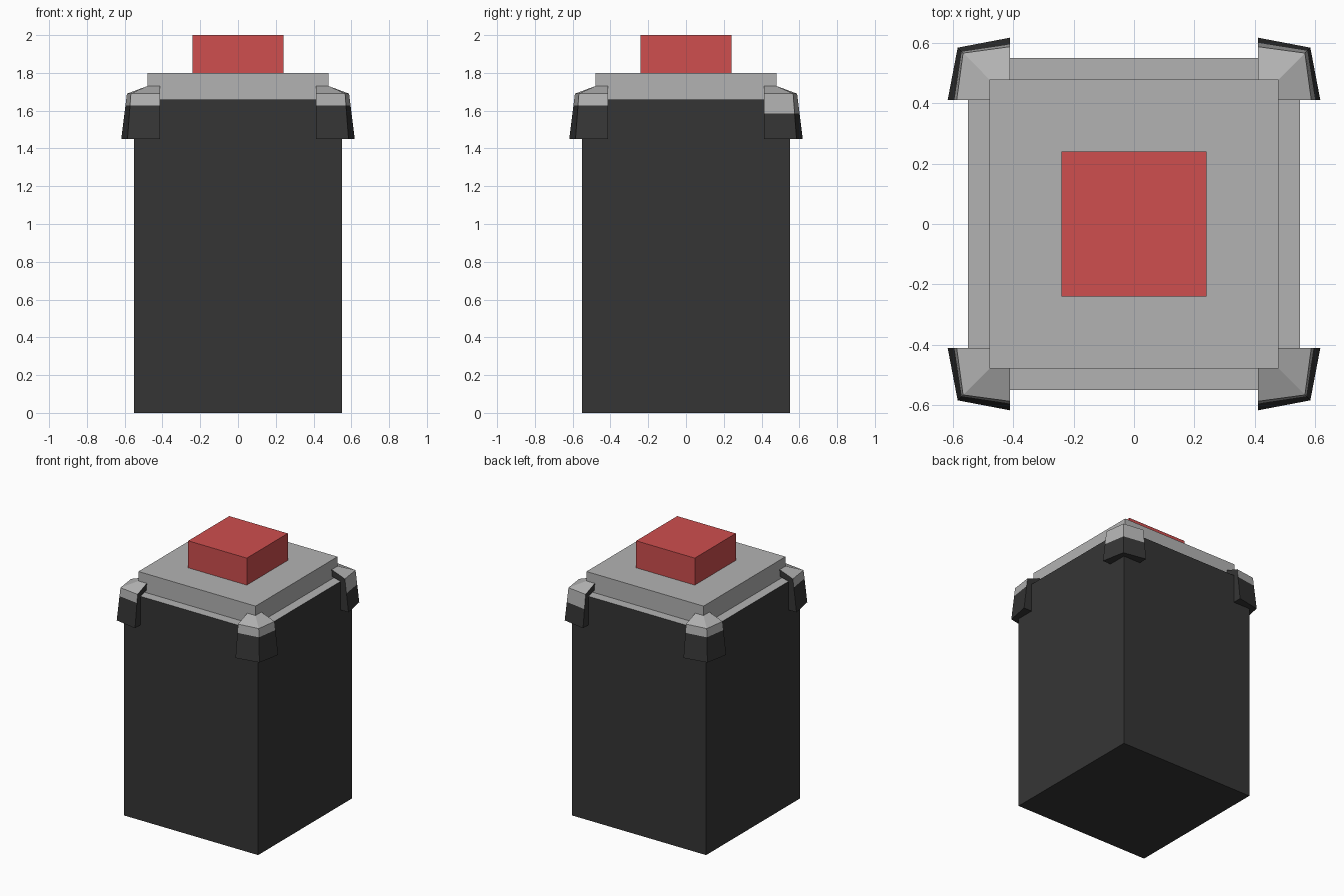
import bpy, bmesh

if "Cube" in bpy.data.objects:
    bpy.data.objects.remove(bpy.data.objects["Cube"])


def material(name, rgb):
    m = bpy.data.materials.new(name)
    m.diffuse_color = (*rgb, 1)
    m.use_nodes = True
    m.node_tree.nodes["Principled BSDF"].inputs["Base Color"].default_value = m.diffuse_color
    return m


DARK = material("charcoal", (0.036, 0.036, 0.036))
GREY = material("light grey", (0.45, 0.45, 0.45))
RED = material("button red", (0.62, 0.077, 0.077))


def finish(bm, name, mats):
    bmesh.ops.recalc_face_normals(bm, faces=bm.faces)
    me = bpy.data.meshes.new(name)
    bm.to_mesh(me)
    bm.free()
    for m in mats:
        me.materials.append(m)
    ob = bpy.data.objects.new(name, me)
    bpy.context.collection.objects.link(ob)
    return ob


def box(name, half, z0, z1, mats, grey_top=False):
    bm = bmesh.new()
    bmesh.ops.create_cube(bm, size=1)
    for v in bm.verts:
        v.co = (v.co.x * 2 * half, v.co.y * 2 * half, z1 if v.co.z > 0 else z0)
    bm.normal_update()
    for f in bm.faces:
        f.material_index = int(grey_top and f.normal.z > 0.5)
    finish(bm, name, mats)


def bracket(name, sx, sy, band):
    """Hooked corner guard: one cross-section swept end - corner - end."""
    t = (band - 1.45) / (1.69 - 1.45)
    # (offset at the ends, offset at the corner, height)
    section = [(0.48, 0.48, 1.73), (0.588, 0.567, 1.69),
               (0.618 - 0.03 * t, 0.585 - 0.018 * t, band),
               (0.618, 0.585, 1.45), (0.552, 0.552, 1.45),
               (0.552, 0.552, 1.662), (0.482, 0.482, 1.68)]
    end = 0.412
    bm = bmesh.new()
    rings = [[bm.verts.new((sx * end, sy * e, z)) for e, c, z in section],
             [bm.verts.new((sx * c, sy * c, z)) for e, c, z in section],
             [bm.verts.new((sx * e, sy * end, z)) for e, c, z in section]]
    n = len(section)
    for a, b in zip(rings, rings[1:]):
        for i in range(n):
            j = (i + 1) % n
            f = bm.faces.new((a[i], a[j], b[j], b[i]))
            f.material_index = int(i < 2)  # grey top slope and upper band
    bm.faces.new(rings[0])
    bm.faces.new(rings[2])
    finish(bm, name, [DARK, GREY])


# Main block, raised plate and push button
box("body", 0.55, 0, 1.66, [DARK, GREY], True)
box("top_plate", 0.48, 1.66, 1.80, [GREY])
box("button", 0.24, 1.80, 2.0, [RED])

# Four corner guards; the back right one has a taller grey band
for side, sx in (("left", -1), ("right", 1)):
    for depth, sy in (("front", -1), ("back", 1)):
        bracket(f"{depth}_{side}_corner_guard", sx, sy,
                1.585 if sx > 0 and sy > 0 else 1.628)
